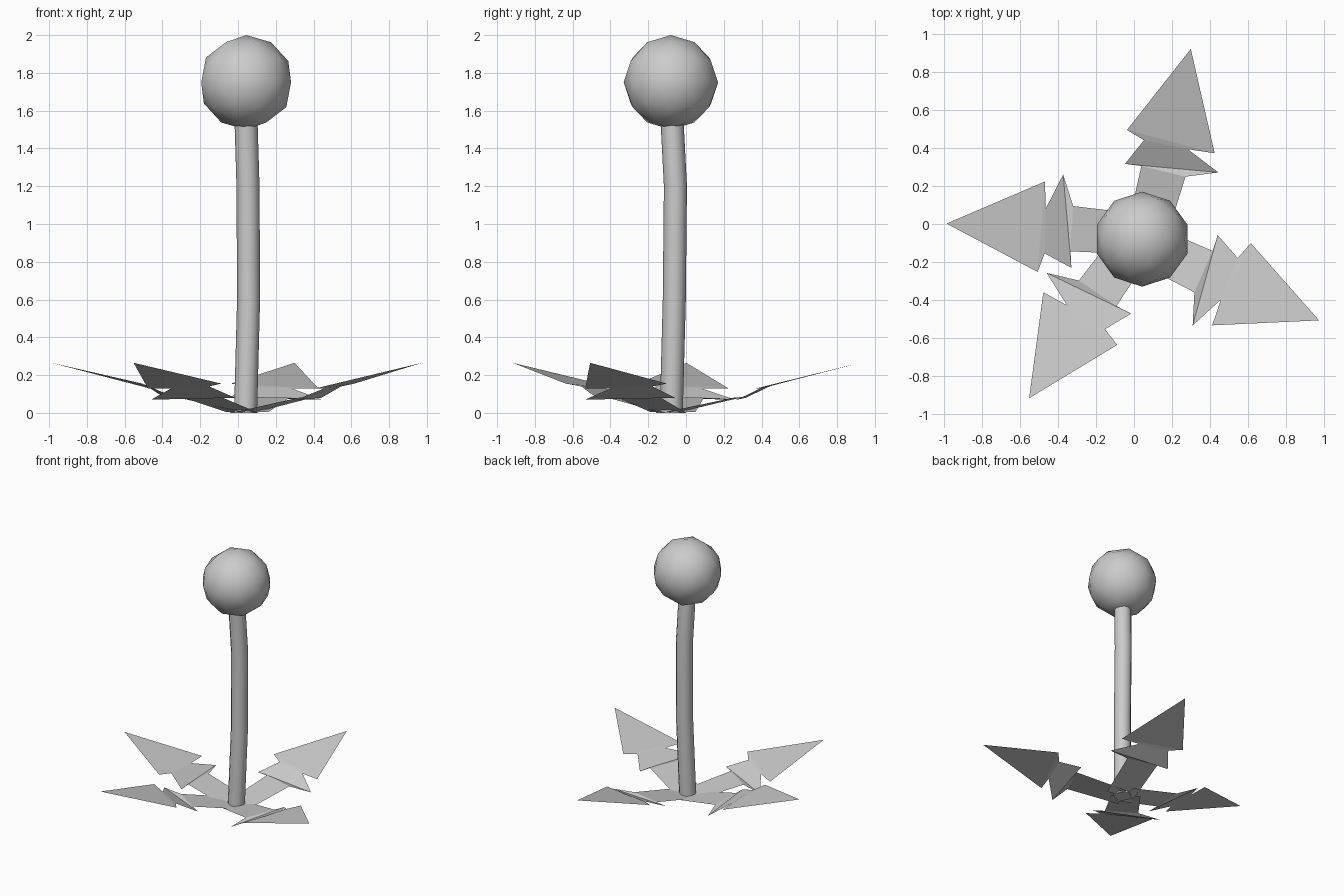
import bpy, bmesh
from math import sin, cos, radians
from mathutils import Matrix

if "Cube" in bpy.data.objects:
    bpy.data.objects.remove(bpy.data.objects["Cube"])

CX, CY = 0.04, -0.075


def make_object(name, bm):
    mesh = bpy.data.meshes.new(name)
    bm.to_mesh(mesh)
    bm.free()
    ob = bpy.data.objects.new(name, mesh)
    bpy.context.collection.objects.link(ob)
    return ob


# Flower head: smooth low-poly ball
bm = bmesh.new()
bmesh.ops.create_icosphere(bm, subdivisions=2, radius=0.25,
                           matrix=Matrix.Translation((0.043, -0.08, 1.75)))
for f in bm.faces:
    f.smooth = True
make_object("flower_head", bm)

# Stem: slightly bowed tube, capped at both ends
path = [(0.04, -0.078, 0), (0.056, -0.062, 0.6), (0.053, -0.056, 1.2), (0.043, -0.073, 1.53)]
SIDES, R = 12, 0.061
bm = bmesh.new()
rings = [[bm.verts.new((x + R * cos(radians(360 * i / SIDES)),
                        y + R * sin(radians(360 * i / SIDES)), z))
          for i in range(SIDES)] for x, y, z in path]
for a, b in zip(rings, rings[1:]):
    for i in range(SIDES):
        j = (i + 1) % SIDES
        bm.faces.new((a[i], a[j], b[j], b[i])).smooth = True
bm.faces.new(rings[0][::-1])
bm.faces.new(rings[-1])
make_object("stem", bm)

# Leaf cross rows, root to notch to wide edge: (distance, side, height) pairs
rows = [
    ((0.0, -0.125, 0.005), (0.0, 0.085, 0.0)),
    ((0.372, -0.142, 0.08), (0.368, 0.097, 0.085)),
    ((0.437, -0.304, 0.07), (0.357, 0.183, 0.08)),
    ((0.515, -0.118, 0.13), (0.503, 0.118, 0.14)),
    ((0.53, -0.26, 0.13), (0.533, 0.218, 0.155)),
]
tip = (1.03, 0.0, 0.265)

# Four identical leaves spiralling around the stem
for n in range(4):
    bm = bmesh.new()
    pairs = [[bm.verts.new(p) for p in row] for row in rows]
    for (a, b), (c, d) in zip(pairs, pairs[1:]):
        bm.faces.new((a, c, d, b))
    bm.faces.new((pairs[-1][0], bm.verts.new(tip), pairs[-1][1]))
    leaf = make_object(f"leaf_{n + 1}", bm)
    leaf.location = (CX, CY, 0)
    leaf.rotation_euler.z = radians(234.9) + 1.75 * n
